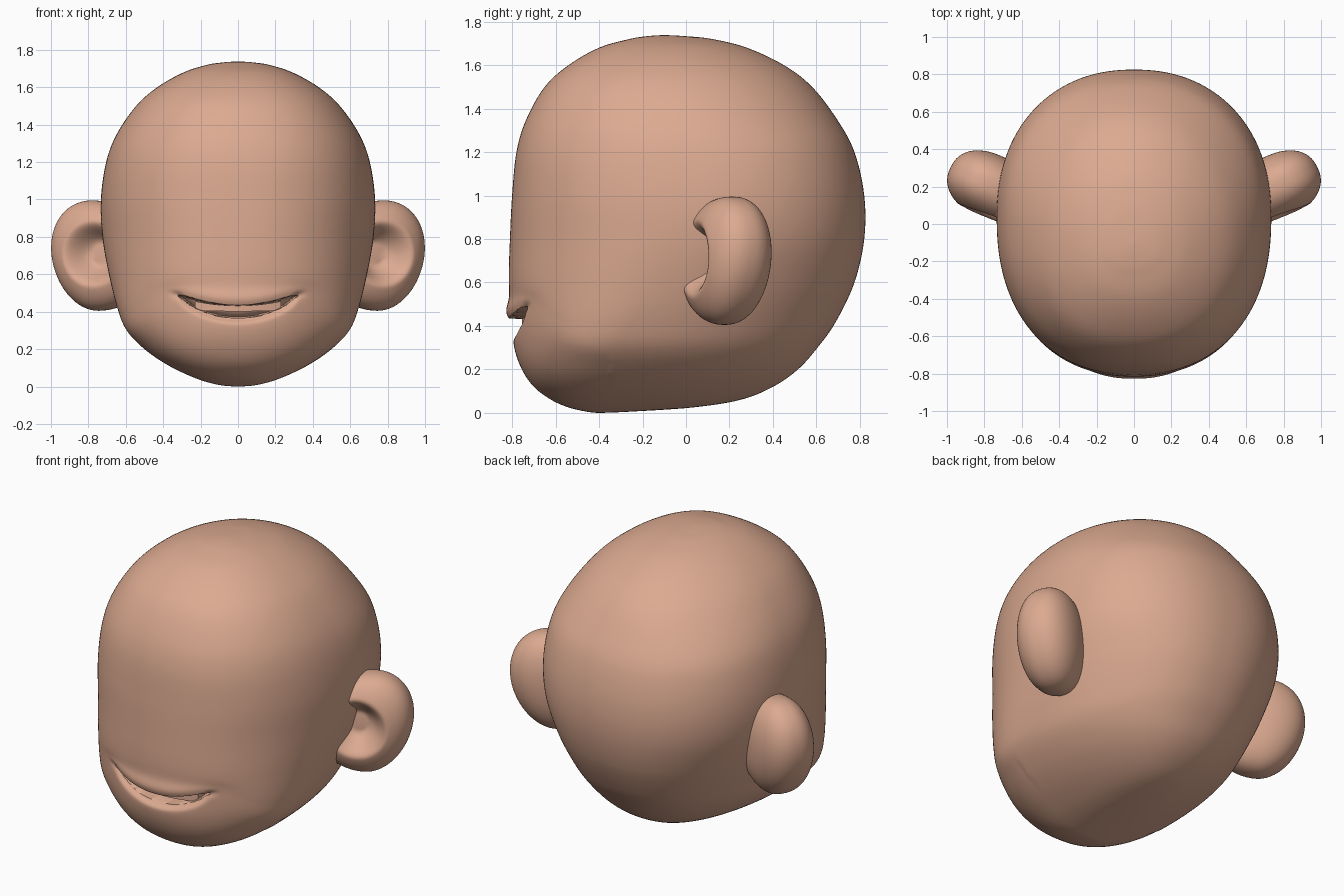
import bpy, bmesh, math

if "Cube" in bpy.data.objects:
    bpy.data.objects.remove(bpy.data.objects["Cube"])

skin = bpy.data.materials.new("skin")
skin.diffuse_color = (0.71, 0.40, 0.28, 1)
skin.use_nodes = True
skin.node_tree.nodes["Principled BSDF"].inputs["Base Color"].default_value = skin.diffuse_color


def smooth(a, b, x):
    t = max(0.0, min(1.0, (x - a) / (b - a)))
    return t * t * (3 - 2 * t)


def spow(v, e):
    return math.copysign(abs(v) ** e, v)


def loft(name, rings):
    """Skin a list of equal-length point rings and cap both ends."""
    bm = bmesh.new()
    loops = [[bm.verts.new(p) for p in r] for r in rings]
    n = len(loops[0])
    for a, b in zip(loops, loops[1:]):
        for i in range(n):
            j = (i + 1) % n
            bm.faces.new((a[i], a[j], b[j], b[i]))
    bm.faces.new(loops[0])
    bm.faces.new(loops[-1])
    bmesh.ops.recalc_face_normals(bm, faces=bm.faces)
    me = bpy.data.meshes.new(name)
    bm.to_mesh(me)
    bm.free()
    me.materials.append(skin)
    ob = bpy.data.objects.new(name, me)
    bpy.context.collection.objects.link(ob)
    bpy.ops.object.select_all(action='DESELECT')
    ob.select_set(True)
    bpy.context.view_layer.objects.active = ob
    bpy.ops.object.shade_smooth_by_angle(angle=math.radians(50))
    return ob


# Head sections: height, front y, back y, half width, y of widest point
SECTIONS = [
    (0.000, -.41, -.39, .01, -.40), (0.006, -.46, -.25, .085, -.40),
    (0.025, -.54, .03, .17, -.39), (0.06, -.62, .25, .265, -.37),
    (0.12, -.70, .40, .385, -.35), (0.20, -.755, .515, .50, -.33),
    (0.30, -.79, .605, .595, -.30), (0.42, -.80, .69, .645, -.24),
    (0.60, -.815, .775, .69, -.11), (0.80, -.81, .82, .725, .01),
    (1.00, -.80, .82, .733, .04), (1.20, -.78, .775, .705, .03),
    (1.35, -.735, .695, .648, .00), (1.50, -.65, .58, .545, -.03),
    (1.60, -.54, .45, .432, -.05), (1.68, -.40, .28, .29, -.07),
    (1.72, -.26, .12, .165, -.09), (1.733, -.18, .0, .08, -.10),
    (1.738, -.11, -.09, .01, -.10)]


def catmull(p0, p1, p2, p3, t):
    return [0.5 * (2 * b + (c - a) * t + (2 * a - 5 * b + 4 * c - d) * t * t
                   + (3 * b - a - 3 * c + d) * t ** 3)
            for a, b, c, d in zip(p0, p1, p2, p3)]


def mouth(x, y, z):
    """Bend the front into a smile, raise the lips and sink the opening."""
    s = abs(x) / 0.31
    front = smooth(-0.35, -0.5, y)
    if front == 0.0 or s > 1.9 or not 0.05 < z < 0.85:
        return (x, y, z)
    dz = z - 0.40
    h = 0.035 * math.sqrt(max(0.0, 1 - s * s))
    # upper lip overhang and rounded lower lip
    y -= 0.022 * math.exp(-((dz - h - 0.03) / 0.05) ** 2) * (1 - smooth(0.2, 1.3, s))
    y += 0.028 * math.exp(-((dz + h) / 0.02) ** 2) * (1 - smooth(0.8, 1.25, s))
    # opening
    if h > 0:
        y += 0.12 * smooth(0.0, 0.007, h - abs(dz))
    z += 0.085 * s * s * (1 - smooth(0.9, 1.9, s)) * math.exp(-(dz / 0.13) ** 2)
    return (x, y, z)


def build_head():
    rows = []
    last = len(SECTIONS) - 1
    for i in range(last):
        ps = [SECTIONS[max(0, min(last, i + k))] for k in (-1, 0, 1, 2)]
        n = 32 if i in (6, 7) else 7
        rows += [catmull(*ps, k / n) for k in range(n)]
    rows.append(SECTIONS[-1])
    rings = []
    for z, yf, yb, w, yc in rows:
        # squareness of the front and back halves of each section
        face = 2 / (2.18 + 0.12 * smooth(0.4, 1.2, z))
        back = 2 / (2.2 - 0.2 * smooth(1.2, 1.55, z))
        ring = []
        for k in range(256):
            a = 2 * math.pi * k / 256
            c, s = math.cos(a), math.sin(a)
            e, depth = (face, yc - yf) if s < 0 else (back, yb - yc)
            p = (w * spow(c, e), yc + depth * spow(s, e), z)
            ring.append(mouth(*p))
        rings.append(ring)
    loft("head", rings)


def build_ear(name, side):
    """Thick tilted disc with a hollow bowl facing forward."""
    rings = []
    ux, uy = 0.89, 0.45
    for i in range(1, 64):
        t = math.pi * i / 64
        ring = []
        for k in range(72):
            a = 2 * math.pi * k / 72
            r = math.sin(t) ** 0.9
            u, v = 0.24 * r * math.cos(a), 0.295 * r * math.sin(a)
            n = 0.175 * spow(math.cos(t), 0.85)
            if u < 0:
                u *= 1.4                      # root buried in the head
            u *= 1 + 0.25 * v
            u += 0.07 * v
            if n > 0:                         # bowl
                d = math.hypot((u + 0.06) / 0.175, (v - 0.01) / 0.175)
                n -= 0.13 * (1 - smooth(0.3, 1.05, d))
            ring.append((side * (0.763 + ux * u + uy * n),
                         0.195 + uy * u - ux * n + 0.03 * v, 0.70 + v))
        rings.append(ring)
    loft(name, rings)


def build_teeth():
    """Curved strip inside the mouth."""
    rings = []
    for k in range(25):
        x = -0.23 + 0.46 * k / 24
        y = -0.755 + 0.7 * x * x
        top = 0.432 + 0.45 * x * x
        bot = 0.402 + 0.1 * x * x
        rings.append([(x, y, bot), (x, y, top), (x, y + 0.07, top), (x, y + 0.07, bot)])
    loft("teeth", rings)


build_head()
build_ear("right_ear", 1)
build_ear("left_ear", -1)
build_teeth()
